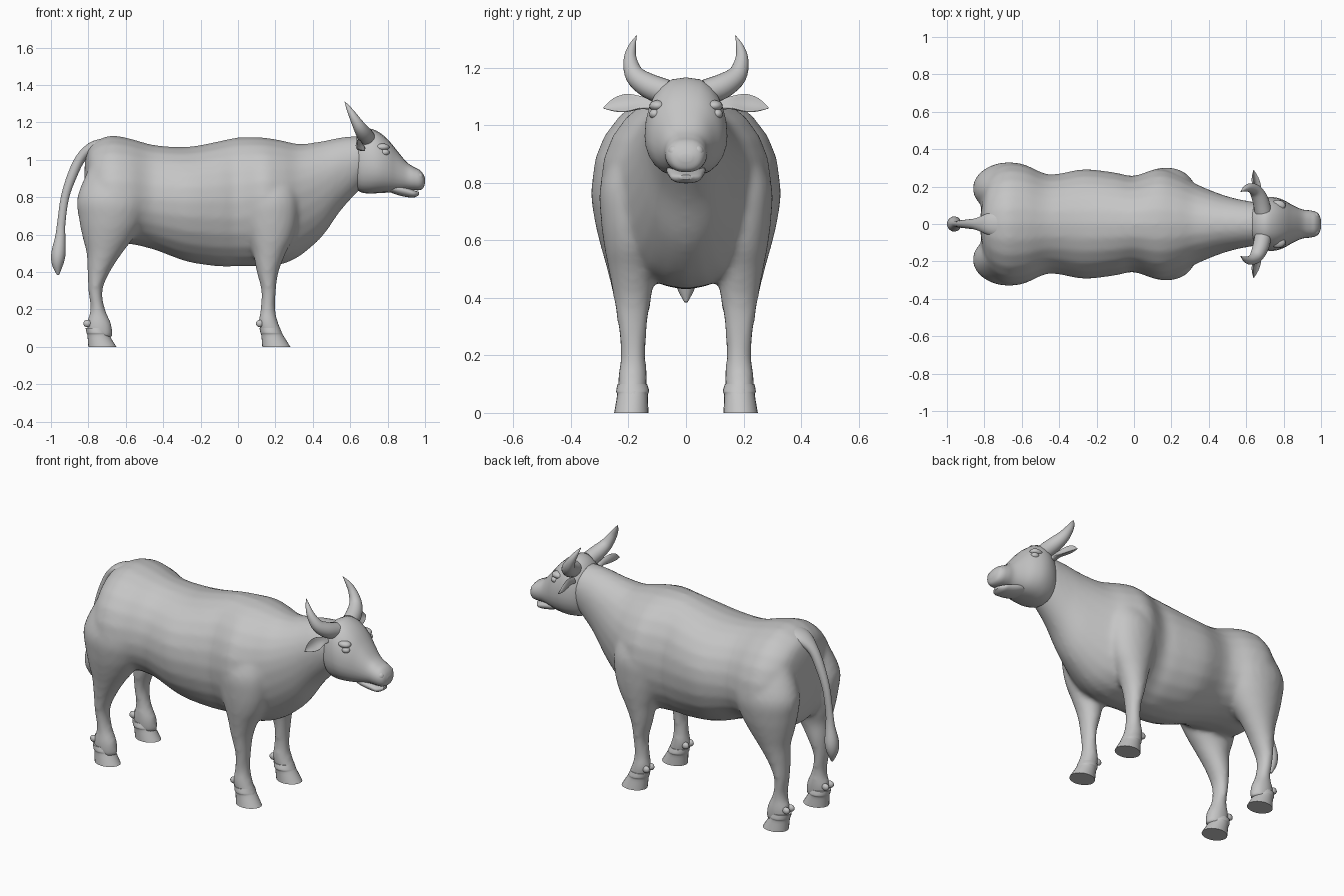
import bpy, bmesh, math
from mathutils import Vector

cube = bpy.data.objects.get("Cube")
if cube:
    bpy.data.objects.remove(cube, do_unlink=True)

SIDES = 24
ANGLES = [2 * math.pi * i / SIDES for i in range(SIDES)]

hide = bpy.data.materials.new("plain grey")
GREY = (0.56, 0.56, 0.56, 1)
hide.use_nodes = True
hide.diffuse_color = GREY
hide.node_tree.nodes["Principled BSDF"].inputs["Base Color"].default_value = GREY


def blend(sections, steps=4):
    """Pass a smooth spline through a list of section tuples."""
    pts = [sections[0]] + list(sections) + [sections[-1]]
    out = []
    for a, b, c, d in zip(pts, pts[1:], pts[2:], pts[3:]):
        for s in range(steps):
            t = s / steps
            out.append([0.5 * (2 * q + (r - p) * t + (2 * p - 5 * q + 4 * r - w) * t * t
                               + (3 * q - p - 3 * r + w) * t ** 3)
                        for p, q, r, w in zip(a, b, c, d)])
    return out + [list(sections[-1])]


def trunk_rings(sections, power=1.0):
    """Rings across x: (x, top, bottom, widest height, half width)."""
    rings = []
    for x, top, bot, mid, half in blend(sections):
        ring = []
        for a in ANGLES:
            c, s = math.cos(a), math.sin(a)
            y = half * math.copysign(abs(c) ** power, c)
            ring.append(Vector((x, y, mid + s * (top - mid if s > 0 else mid - bot))))
        rings.append(ring)
    return rings


def leg_rings(sections):
    """Rings across z: (z, back, front, inner, outer)."""
    return [[Vector(((b + f) / 2 + (f - b) / 2 * math.cos(a),
                     (i + o) / 2 + (o - i) / 2 * math.sin(a), z)) for a in ANGLES]
            for z, b, f, i, o in blend(sections)]


def tube_rings(sections, ref, cup=0.0):
    """Rings along a path: (x, y, z, radius along ref, radius across it)."""
    path = blend(sections)
    pos = [Vector(p[:3]) for p in path]
    rings = []
    for k, p in enumerate(path):
        t = (pos[min(k + 1, len(pos) - 1)] - pos[max(k - 1, 0)]).normalized()
        u = (Vector(ref) - t * t.dot(Vector(ref))).normalized()
        v = t.cross(u)
        rings.append([pos[k] + u * p[3] * math.cos(a)
                      + v * (p[4] * math.sin(a) + cup * p[3] * (math.cos(a) ** 2 - 0.5))
                      for a in ANGLES])
    return rings


def skin(bm, rings, side=1):
    """Add a capped skin over the rings; side -1 mirrors it across y."""
    rows = [[bm.verts.new((p.x, p.y * side, p.z)) for p in ring] for ring in rings]
    for r, s in zip(rows, rows[1:]):
        for i in range(SIDES):
            j = (i + 1) % SIDES
            bm.faces.new((r[i], r[j], s[j], s[i]))
    bm.faces.new(rows[0])
    bm.faces.new(rows[-1])


def finish(name, bm):
    bmesh.ops.recalc_face_normals(bm, faces=bm.faces[:])
    mesh = bpy.data.meshes.new(name)
    bm.to_mesh(mesh)
    bm.free()
    mesh.materials.append(hide)
    ob = bpy.data.objects.new(name, mesh)
    bpy.context.collection.objects.link(ob)
    bpy.ops.object.select_all(action="DESELECT")
    ob.select_set(True)
    bpy.context.view_layer.objects.active = ob
    bpy.ops.object.shade_smooth_by_angle(angle=math.radians(50))
    return ob


def part(name, rings, side=1):
    bm = bmesh.new()
    skin(bm, rings, side)
    return finish(name, bm)


def ball(name, loc, size):
    bm = bmesh.new()
    bmesh.ops.create_uvsphere(bm, u_segments=16, v_segments=10, radius=1)
    for v in bm.verts:
        v.co = Vector(loc) + Vector([a * b for a, b in zip(v.co, size)])
    return finish(name, bm)


# Torso and neck
torso = [(-.82, .98, .72, .85, .06), (-.80, 1.06, .62, .82, .20), (-.76, 1.10, .56, .81, .28),
         (-.68, 1.13, .55, .80, .325), (-.58, 1.115, .55, .80, .315), (-.45, 1.08, .52, .79, .265),
         (-.27, 1.07, .455, .78, .293), (-.1, 1.10, .43, .78, .275), (0, 1.12, .43, .78, .258),
         (.13, 1.12, .43, .80, .297), (.23, 1.105, .44, .80, .27), (.33, 1.085, .485, .82, .215),
         (.45, 1.10, .59, .88, .165), (.55, 1.12, .73, .95, .135), (.66, 1.13, .85, 1.0, .115)]

# Legs, from inside the torso down to the hoof
hind = [(.95, -.80, -.52, .07, .27), (.80, -.86, -.47, .05, .328), (.68, -.85, -.50, .06, .32),
        (.58, -.83, -.56, .085, .297), (.50, -.81, -.62, .11, .275), (.40, -.805, -.685, .12, .252),
        (.30, -.80, -.725, .135, .237), (.20, -.79, -.71, .14, .227), (.12, -.81, -.675, .135, .237),
        (.05, -.80, -.67, .14, .235)]
fore = [(.95, .06, .29, .08, .23), (.80, .02, .32, .08, .297), (.68, .03, .32, .08, .297),
        (.58, .055, .295, .09, .285), (.50, .08, .255, .105, .27), (.40, .10, .217, .12, .252),
        (.30, .125, .203, .135, .237), (.20, .12, .20, .14, .227), (.13, .11, .215, .135, .237),
        (.05, .13, .25, .14, .235)]

# One continuous hide over torso and legs
bm = bmesh.new()
skin(bm, trunk_rings(torso))
for side in (1, -1):
    skin(bm, leg_rings(hind), side)
    skin(bm, leg_rings(fore), side)
body = finish("body_and_legs", bm)
remesh = body.modifiers.new("Fuse", "REMESH")
remesh.mode = "VOXEL"
remesh.voxel_size = 0.014
remesh.use_smooth_shade = True
relax = body.modifiers.new("Relax", "SMOOTH")
relax.factor = 0.5
relax.iterations = 8

# Head, with the lower jaw as its own piece for the mouth line
head = [(.615, 1.10, .87, .98, .085), (.65, 1.145, .83, .97, .12), (.70, 1.167, .82, .97, .14),
        (.75, 1.15, .822, .96, .143), (.80, 1.11, .825, .95, .128), (.85, 1.05, .83, .93, .10),
        (.90, .99, .838, .91, .078), (.94, .962, .838, .90, .073), (.97, .947, .838, .895, .066),
        (.99, .925, .848, .89, .05), (1.0, .90, .875, .888, .02)]
part("head", trunk_rings(head, 0.8))
jaw = [(.78, .88, .84, .86, .06), (.85, .87, .813, .845, .068), (.91, .85, .80, .83, .06),
       (.945, .836, .80, .82, .05), (.968, .828, .812, .82, .02)]
part("lower_jaw", trunk_rings(jaw, 0.8))

# Tail with its tuft
tail = [(-.72, 0, 1.085, .07, .03), (-.78, 0, 1.065, .058, .03), (-.84, 0, 1.01, .032, .027),
        (-.885, 0, .92, .025, .026), (-.925, 0, .80, .02, .022), (-.945, 0, .66, .018, .022),
        (-.95, 0, .59, .024, .027), (-.96, 0, .50, .04, .038), (-.965, 0, .44, .033, .03),
        (-.962, 0, .385, .006, .006)]
part("tail", tube_rings(tail, (0, 1, 0)))

horn = [(.69, .07, 1.115, .045, .045), (.675, .13, 1.138, .043, .043), (.65, .178, 1.175, .034, .034),
        (.618, .194, 1.23, .023, .023), (.592, .187, 1.275, .013, .013), (.57, .172, 1.312, .001, .001)]
ear = [(.665, .115, 1.068, .016, .016), (.66, .155, 1.076, .024, .013), (.652, .205, 1.074, .036, .01),
       (.645, .25, 1.068, .026, .008), (.64, .287, 1.06, .002, .002)]
hoof_shape = [(.10, .115, .225, .135, .238), (.075, .12, .235, .128, .243), (.06, .125, .243, .133, .24),
              (0, .13, .28, .13, .25)]
hind_hoof_shape = [(z, b - .93, f - .93, i, o) for z, b, f, i, o in hoof_shape]

for side, label in ((1, "left"), (-1, "right")):
    part(label + "_horn", tube_rings(horn, (1, 0, 0)), side)
    part(label + "_ear", tube_rings(ear, (-.5, 0, .85), 0.5), side)
    part(label + "_front_hoof", leg_rings(hoof_shape), side)
    part(label + "_hind_hoof", leg_rings(hind_hoof_shape), side)
    ball(label + "_eye", (.785, side * .108, 1.04), (.025, .02, .018))
    ball(label + "_brow", (.77, side * .098, 1.068), (.04, .03, .02))
    ball(label + "_nostril_rim", (.968, side * .04, .908), (.022, .022, .024))
    # Dewclaws behind each foot
    for x in (.118, -.805):
        for y in (.163, .207):
            ball(label + "_dewclaw", (x, side * y, .125), (.022, .016, .02))
